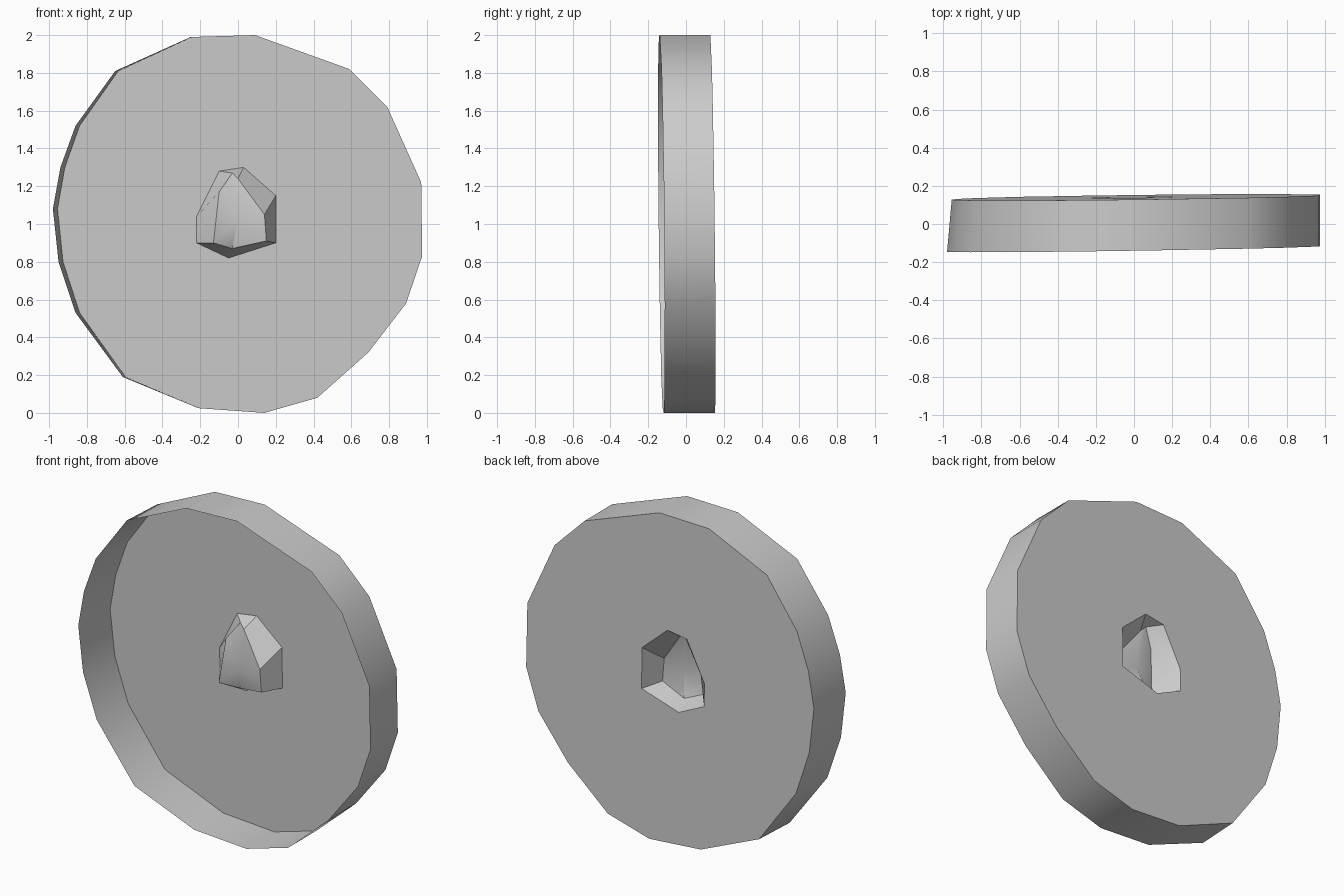
import bpy, bmesh, math

old = bpy.data.objects.get("Cube")
if old:
    bpy.data.objects.remove(old, do_unlink=True)

grey = bpy.data.materials.new("plain grey")
grey.use_nodes = True
grey.diffuse_color = (0.6, 0.6, 0.6, 1)
grey.node_tree.nodes["Principled BSDF"].inputs["Base Color"].default_value = (0.6, 0.6, 0.6, 1)

# Uneven rim outline (x, z)
RIM = [(-.25, 1.99), (.09, 2), (.59, 1.82), (.79, 1.62), (.97, 1.22), (.975, .83),
       (.89, .58), (.69, .32), (.42, .08), (.14, 0), (-.21, .025), (-.61, .19),
       (-.86, .53), (-.95, .8), (-.98, 1.08), (-.94, 1.3), (-.86, 1.52), (-.65, 1.81)]
# Hub opening (x, z) and raised hub end (x, z, depth)
HUB = [(-.1, 1.28), (.03, 1.3), (.2, 1.15), (.2, .9), (-.05, .82), (-.22, .9), (-.22, 1.04)]
CAP = [(-.03, 1.27, .07), (0, 1.24, .08), (.14, 1.05, .13), (.15, .91, .13),
       (-.03, .87, .08), (-.13, .9, .14), (-.1, 1.17, .11)]


def front_y(x, z):
    return -.13 + .015 * x - .01 * (z - 1)


def back_y(x, z):
    return .14 + .012 * x - .012 * (z - 1)


def loop(bm, points):
    verts = [bm.verts.new(p) for p in points]
    edges = [bm.edges.new((v, verts[i - 1])) for i, v in enumerate(verts)]
    return verts, edges


def finish(bm, name):
    bmesh.ops.recalc_face_normals(bm, faces=bm.faces)
    mesh = bpy.data.meshes.new(name)
    bm.to_mesh(mesh)
    bm.free()
    mesh.materials.append(grey)
    obj = bpy.data.objects.new(name, mesh)
    bpy.context.collection.objects.link(obj)
    bpy.ops.object.select_all(action='DESELECT')
    obj.select_set(True)
    bpy.context.view_layer.objects.active = obj
    bpy.ops.object.shade_smooth_by_angle(angle=math.radians(35))
    return obj


# Open dish: thin rim wall, back plate with a hub opening, hollow hub
bm = bmesh.new()
front, front_edges = loop(bm, [(x, front_y(x, z), z) for x, z in RIM])
# The left side tapers slightly toward the back
back_rim = [(x + max(0, -x) * .025, z) for x, z in RIM]
back, back_edges = loop(bm, [(x, back_y(x, z), z) for x, z in back_rim])
hole, hole_edges = loop(bm, [(x, back_y(x, z), z) for x, z in HUB])
cap, cap_edges = loop(bm, [(x, back_y(x, z) - d, z) for x, z, d in CAP])


def wall(a, b):
    for i in range(len(a)):
        bm.faces.new((a[i - 1], a[i], b[i], b[i - 1]))


wall(front, back)
wall(hole, cap)
bmesh.ops.bridge_loops(bm, edges=back_edges + hole_edges)
centre = bm.verts.new((0, .02, 1.03))
for i in range(len(cap)):
    bm.faces.new((cap[i - 1], cap[i], centre))
finish(bm, "dish_with_hub")
